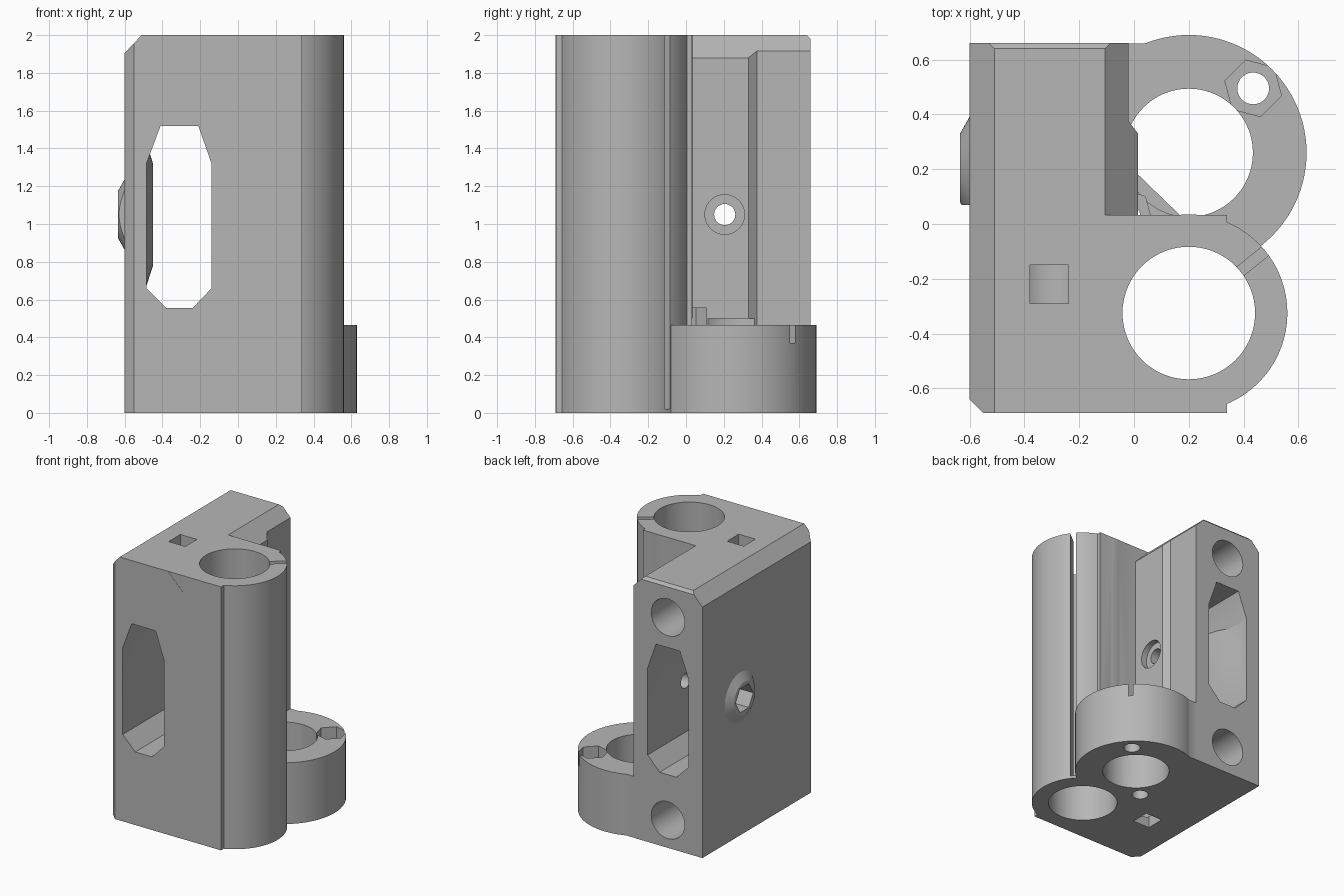
import bpy, bmesh, math
from mathutils import Matrix, Vector

if "Cube" in bpy.data.objects:
    bpy.data.objects.remove(bpy.data.objects["Cube"], do_unlink=True)

grey = bpy.data.materials.new("plastic grey")
grey.use_nodes = True
COLOUR = (0.47, 0.47, 0.47, 1)
grey.diffuse_color = COLOUR
grey.node_tree.nodes["Principled BSDF"].inputs["Base Color"].default_value = COLOUR


def to_object(name, bm):
    bmesh.ops.recalc_face_normals(bm, faces=bm.faces)
    mesh = bpy.data.meshes.new(name)
    bm.to_mesh(mesh)
    bm.free()
    mesh.materials.append(grey)
    obj = bpy.data.objects.new(name, mesh)
    bpy.context.collection.objects.link(obj)
    return obj


def prism(name, points, axis, lo, hi):
    """Extrude a 2D outline along an axis (remaining axes keep x, y, z order)."""
    bm = bmesh.new()

    def place(p, h):
        c = list(p)
        c.insert("xyz".index(axis), h)
        return bm.verts.new(c)
    face = bm.faces.new([place(p, lo) for p in points])
    move = Vector([hi - lo if a == axis else 0 for a in "xyz"])
    out = bmesh.ops.extrude_face_region(bm, geom=[face])["geom"]
    bmesh.ops.translate(bm, vec=move, verts=[v for v in out if isinstance(v, bmesh.types.BMVert)])
    return to_object(name, bm)


def box(name, x0, x1, y0, y1, z0, z1):
    return prism(name, [(x0, y0), (x1, y0), (x1, y1), (x0, y1)], "z", z0, z1)


def round_bar(name, centre, r, axis, lo, hi, sides=72, turn=0, r_end=None):
    """Cylinder, hexagon bar or cone along an axis."""
    bm = bmesh.new()
    bmesh.ops.create_cone(bm, cap_ends=True, segments=sides, radius1=r,
                          radius2=r if r_end is None else r_end, depth=hi - lo)
    rot = {"x": Matrix.Rotation(math.pi / 2, 4, "Y"),
           "y": Matrix.Rotation(-math.pi / 2, 4, "X"), "z": Matrix()}[axis]
    c = list(centre)
    c.insert("xyz".index(axis), (lo + hi) / 2)
    bm.transform(Matrix.Translation(c) @ rot @ Matrix.Rotation(turn, 4, "Z"))
    return to_object(name, bm)


def combine(target, tool, operation):
    mod = target.modifiers.new("combine", "BOOLEAN")
    mod.operation, mod.solver, mod.object = operation, "EXACT", tool
    bpy.context.view_layer.update()
    mesh = bpy.data.meshes.new_from_object(target.evaluated_get(bpy.context.evaluated_depsgraph_get()))
    target.modifiers.clear()
    target.data = mesh
    bpy.data.objects.remove(tool, do_unlink=True)


ROD, NUT = (0.2, -0.325), (0.2, 0.26)
BOLT = (0.205, 1.05)
RAIL_X = -0.31

# Main block with sloped top edges
body = prism("carriage_end_bracket", [(-0.6, 0), (0.015, 0), (0.015, 1.88), (-0.105, 2),
                                      (-0.51, 2), (-0.6, 1.905)], "y", -0.69, 0.66)

# Relief on the inner wall, corner chamfer and rear top chamfer
cuts = [
    prism("wall_relief", [(-0.02, 0.375), (0.015, 0.33), (0.1, 0.33), (0.1, 0.8), (-0.02, 0.8)],
          "z", -0.1, 2.1),
    prism("corner_chamfer", [(-0.7, -0.54), (-0.7, -0.8), (-0.44, -0.8)], "z", -0.1, 2.1),
    prism("rear_chamfer", [(0.6, 2.04), (0.7, 2.04), (0.7, 1.94)], "x", -0.8, 0.4),
]
for tool in cuts:
    combine(body, tool, "DIFFERENCE")

# Vertical rod clamp, lead nut collar and the webs joining them to the block
adds = [
    box("rod_clamp_block", -0.4, 0.34, -0.689, 0.033, 0, 2),
    round_bar("rod_clamp", ROD, 0.36, "z", 0, 2),
    round_bar("nut_collar", NUT, 0.43, "z", 0, 0.465, 96),
    box("collar_web", -0.1, 0.1, 0, 0.659, 0, 0.465),
]
for tool in adds:
    combine(body, tool, "UNION")

# Nut bore, kept below the inner wall, with a corner gusset
combine(body, round_bar("nut_bore", NUT, 0.234, "z", -0.1, 0.5), "DIFFERENCE")
combine(body, prism("gusset", [(-0.06, 0.02), (0.17, 0.02), (0.17, 0.03), (0.01, 0.185), (-0.06, 0.185)],
                    "z", 0.3, 0.45), "UNION")

# Rod bore and clamp slit
cuts = [round_bar("rod_bore", ROD, 0.242, "z", -0.1, 2.1)]
a = math.radians(39)
along, side = Vector((math.cos(a), math.sin(a))), Vector((-math.sin(a), math.cos(a)))
cuts.append(prism("clamp_slit", [Vector(ROD) + along * r + side * s for r, s in
                                 ((0.2, -0.02), (0.46, -0.02), (0.46, 0.02), (0.2, 0.02))],
                  "z", 0.02, 2.1))

# Belt opening
cuts.append(prism("belt_opening", [(-0.41, 1.52), (-0.21, 1.52), (-0.14, 1.32), (-0.14, 0.66),
                                   (-0.24, 0.555), (-0.38, 0.555), (-0.485, 0.66), (-0.485, 1.32)],
                  "y", -0.9, 0.9))

# Rail sockets and the square vents that reach them
for z, z0, z1 in ((0.21, -0.1, 0.21), (1.75, 1.75, 2.1)):
    cuts.append(round_bar("rail_socket", (RAIL_X, z), 0.14, "y", -0.6, 0.8, 48))
    cuts.append(box("vent", -0.38, -0.24, -0.29, -0.15, z0, z1))

# Screw holes with hexagonal nut traps beside the nut bore
for s, top in ((1, 0.6), (-1, 0.555)):
    c = (NUT[0] + s * 0.235, NUT[1] + s * 0.235)
    cuts.append(round_bar("screw_hole", c, 0.058, "z", -0.1, 0.5, 32))
    cuts.append(round_bar("nut_trap", c, 0.107, "z", 0.37, top, 6, math.radians(15)))
for tool in cuts:
    combine(body, tool, "DIFFERENCE")

# Pulley bolt bosses, inside the opening and on the outer wall
combine(body, round_bar("inner_boss", BOLT, 0.41, "x", -0.495, -0.45, 72, 0, 0.27), "UNION")
outer = round_bar("outer_boss", BOLT, 0.125, "x", -0.635, -0.59, 48, 0, 0.205)
combine(outer, box("boss_trim", -0.8, -0.4, -0.3, 0.07, 0.5, 1.5), "DIFFERENCE")
combine(body, outer, "UNION")

# Bolt hole, hexagonal socket and countersink
for tool in (round_bar("bolt_hole", BOLT, 0.056, "x", -0.8, 0.1, 32),
             round_bar("bolt_head_socket", BOLT, 0.105, "x", -0.8, -0.52, 6),
             round_bar("countersink", BOLT, 0.105, "x", -0.03, 0.1, 40)):
    combine(body, tool, "DIFFERENCE")

# Sharp-edged smooth shading
bpy.ops.object.select_all(action="DESELECT")
body.select_set(True)
bpy.context.view_layer.objects.active = body
bpy.ops.object.shade_smooth_by_angle(angle=math.radians(25))
